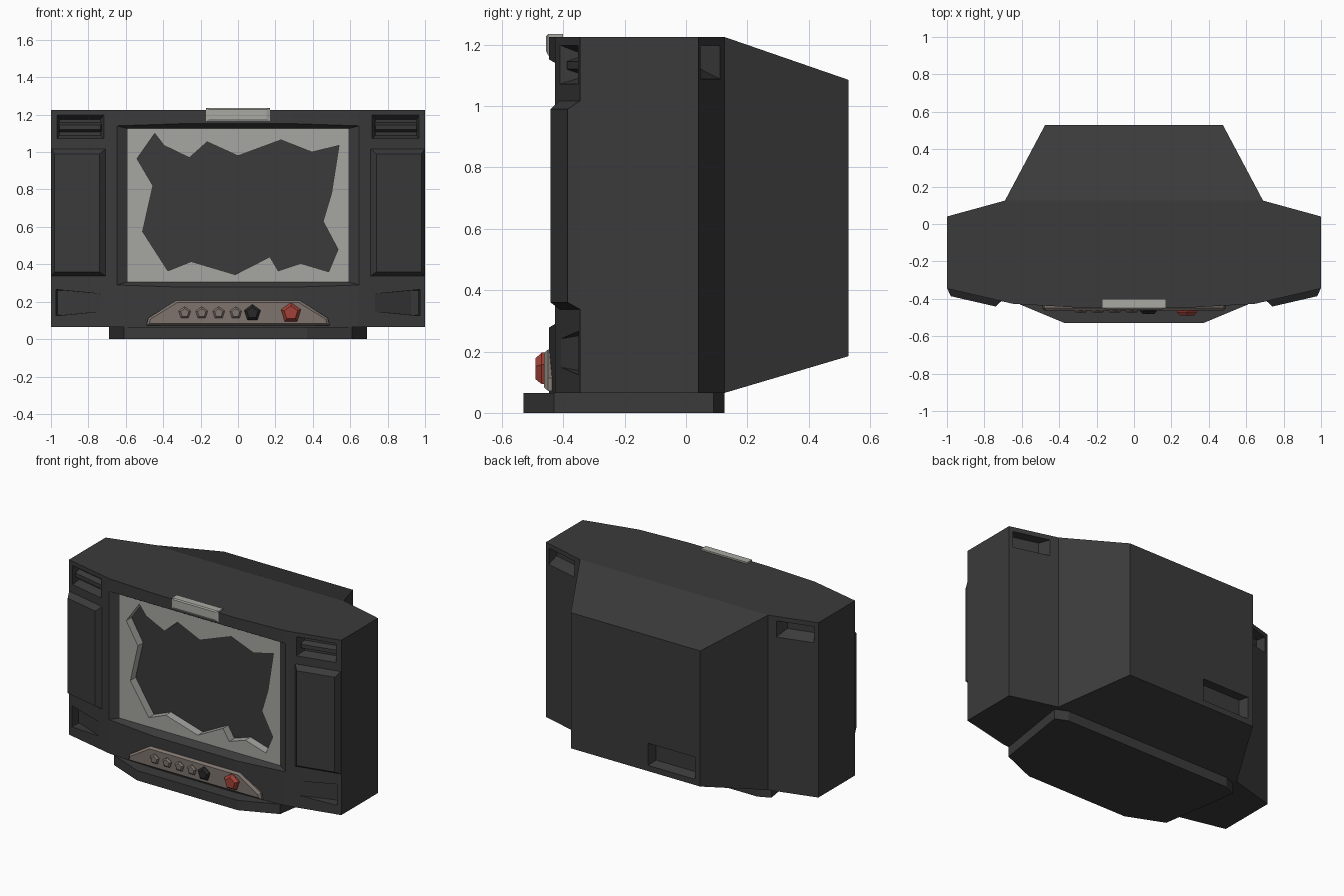
import bpy, bmesh, math

if "Cube" in bpy.data.objects:
    bpy.data.objects.remove(bpy.data.objects["Cube"])


def material(name, rgb):
    m = bpy.data.materials.new(name)
    m.diffuse_color = (*rgb, 1)
    m.use_nodes = True
    m.node_tree.nodes["Principled BSDF"].inputs["Base Color"].default_value = m.diffuse_color
    return m


CASE = material("charcoal plastic", (.043, .043, .043))
GLASS = material("grey glass", (.38, .38, .355))
TRIM = material("pale trim", (.40, .40, .37))
PANEL = material("warm grey panel", (.21, .175, .155))
RED = material("red knob paint", (.36, .055, .04))
BLACK = material("black knob paint", (.021, .021, .023))


def finish(bm, name, mat):
    bmesh.ops.recalc_face_normals(bm, faces=bm.faces)
    me = bpy.data.meshes.new(name)
    bm.to_mesh(me)
    bm.free()
    me.materials.append(mat)
    ob = bpy.data.objects.new(name, me)
    bpy.context.collection.objects.link(ob)
    return ob


def hull(name, pts, mat=CASE):
    """Convex solid around the given points."""
    bm = bmesh.new()
    for p in pts:
        bm.verts.new(p)
    bmesh.ops.convex_hull(bm, input=bm.verts[:])
    bmesh.ops.dissolve_limit(bm, angle_limit=.004, verts=bm.verts[:], edges=bm.edges[:])
    return finish(bm, name, mat)


def cut(ob, cutter):
    """Subtract a cutter for good and remove it."""
    cutter.hide_render = True
    mod = ob.modifiers.new("cut", 'BOOLEAN')
    mod.operation, mod.solver, mod.object = 'DIFFERENCE', 'EXACT', cutter
    dg = bpy.context.evaluated_depsgraph_get()
    me = bpy.data.meshes.new_from_object(ob.evaluated_get(dg))
    ob.modifiers.clear()
    ob.data = me
    me.materials.clear()
    me.materials.append(cutter.data.materials[0])
    for f in me.polygons:
        f.material_index = 0
    bpy.data.objects.remove(cutter)


def both(pts):
    """Add the x-mirrored copies of the points."""
    return pts + [(-p[0], *p[1:]) for p in pts]


def prism(outline, z0, z1):
    return [(x, y, z) for x, y in both(outline) for z in (z0, z1)]


def rect(x0, x1, z0, z1, y, s=1):
    """Rectangle facing front; y may be a number or a function of x."""
    f = y if callable(y) else (lambda x: y)
    return [(s * x, f(x), z) for x in (x0, x1) for z in (z0, z1)]


def front(d):
    """Slanted front cheek, pushed inwards by d."""
    return lambda x: -.345 - (1 - x) * .231 + d


def rear(d):
    """Slanted rear shoulder, pushed outwards by d."""
    return lambda x: .04 + (1 - x) * .274 + d


# Main cabinet, rear tube housing and stand
cabinet = hull("cabinet", prism([(1, .04), (.69, .125), (1, -.345), (.645, -.427), (.3, -.447)], .065, 1.225))
housing = hull("rear_housing", rect(-.69, .69, .065, 1.225, .125) + rect(-.475, .475, .185, 1.085, .53))
hull("stand", prism([(.37, -.53), (.61, -.43), (.69, .09), (.61, .125)], 0, .065))
cut(housing, hull("socket_cutter", rect(-.44, -.09, .22, .37, .54) + rect(-.42, -.11, .24, .37, .47)))

# Sloped screen bezel and the cavity behind it
cut(cabinet, hull("bezel_cutter", rect(-.705, .705, .275, 1.155, -.452) + rect(-.59, .59, .305, 1.125, -.40)))
cut(cabinet, hull("cavity_cutter", rect(-.59, .59, .305, 1.125, -.41) + rect(-.59, .59, .305, 1.125, -.345)))

# Broken glass with a jagged hole
glass = hull("broken_glass", rect(-.594, .594, .301, 1.129, -.40) + rect(-.594, .594, .301, 1.129, -.343), GLASS)
jagged = [(-.445, 1.10), (-.395, 1.035), (-.26, .97), (-.165, 1.055), (0, .98), (.23, 1.065), (.395, 1.0),
          (.54, 1.035), (.50, .78), (.455, .63), (.535, .48), (.485, .36), (.335, .405), (.215, .365),
          (.17, .44), (-.015, .345), (-.25, .415), (-.375, .365), (-.51, .575), (-.455, .82), (-.54, .965)]
bm = bmesh.new()
face = bm.faces.new([bm.verts.new((x, -.5, z)) for x, z in jagged])
ext = bmesh.ops.extrude_face_region(bm, geom=[face])
bmesh.ops.translate(bm, vec=(0, .3, 0), verts=[v for v in ext["geom"] if isinstance(v, bmesh.types.BMVert)])
cut(glass, finish(bm, "hole_cutter", GLASS))

# Features repeated on each side
for s, side in ((1, "right"), (-1, "left")):
    # Upper vent pocket with a bar
    cut(cabinet, hull("vent_cutter", rect(.715, .968, 1.07, 1.2, front(-.005), s)
                      + rect(.735, .955, 1.09, 1.175, front(.055), s)))
    hull("vent_bar_" + side, rect(.725, .96, 1.105, 1.16, front(.06), s)
         + rect(.735, .955, 1.12, 1.145, front(.018), s))
    # Lower wedge pocket, deepest near the outer edge
    cut(cabinet, hull("wedge_cutter", rect(.715, .72, .15, .24, front(-.005), s)
                      + rect(.97, .975, .125, .265, front(-.005), s)
                      + rect(.925, .965, .13, .26, front(.06), s)))
    # Rear grip pocket
    cut(cabinet, hull("grip_cutter", rect(.74, .975, 1.085, 1.195, rear(.005), s)
                      + rect(.77, .96, 1.125, 1.195, rear(-.065), s)))
    # Raised speaker cover
    hull("speaker_" + side, rect(.705, 1, .335, 1.02, front(.004), s)
         + rect(.74, .98, .36, .99, front(-.036), s))

# Control panel with bevelled rim
rim = [(.49, .072), (.48, .113), (.33, .207)]
face_rim = [(.475, .083), (.467, .108), (.325, .195)]
hull("control_panel", [(x, y, z) for pts, ys in ((rim, (-.425, -.449)), (face_rim, (-.463,)))
                       for x, z in both(pts) for y in ys], PANEL)


# Five-sided tapered knobs
def knob(name, x, r, depth, mat):
    hull(name, [(x + k * r * math.sin(a), y, .14 + k * r * math.cos(a))
                for k, y in ((1, -.46), (1, -.464 - depth * .25), (.68, -.462 - depth))
                for a in [i * math.tau / 5 for i in range(5)]], mat)


for i in range(4):
    knob("small_knob_%d" % (i + 1), -.285 + i * .091, .034, .015, PANEL)
knob("black_knob", .077, .046, .02, BLACK)
knob("red_knob", .283, .056, .028, RED)

# Pale clip on the top edge
hull("top_clip", rect(-.17, .17, 1.165, 1.235, -.40) + rect(-.17, .17, 1.165, 1.235, -.449)
     + rect(-.152, .152, 1.178, 1.228, -.456), TRIM)
